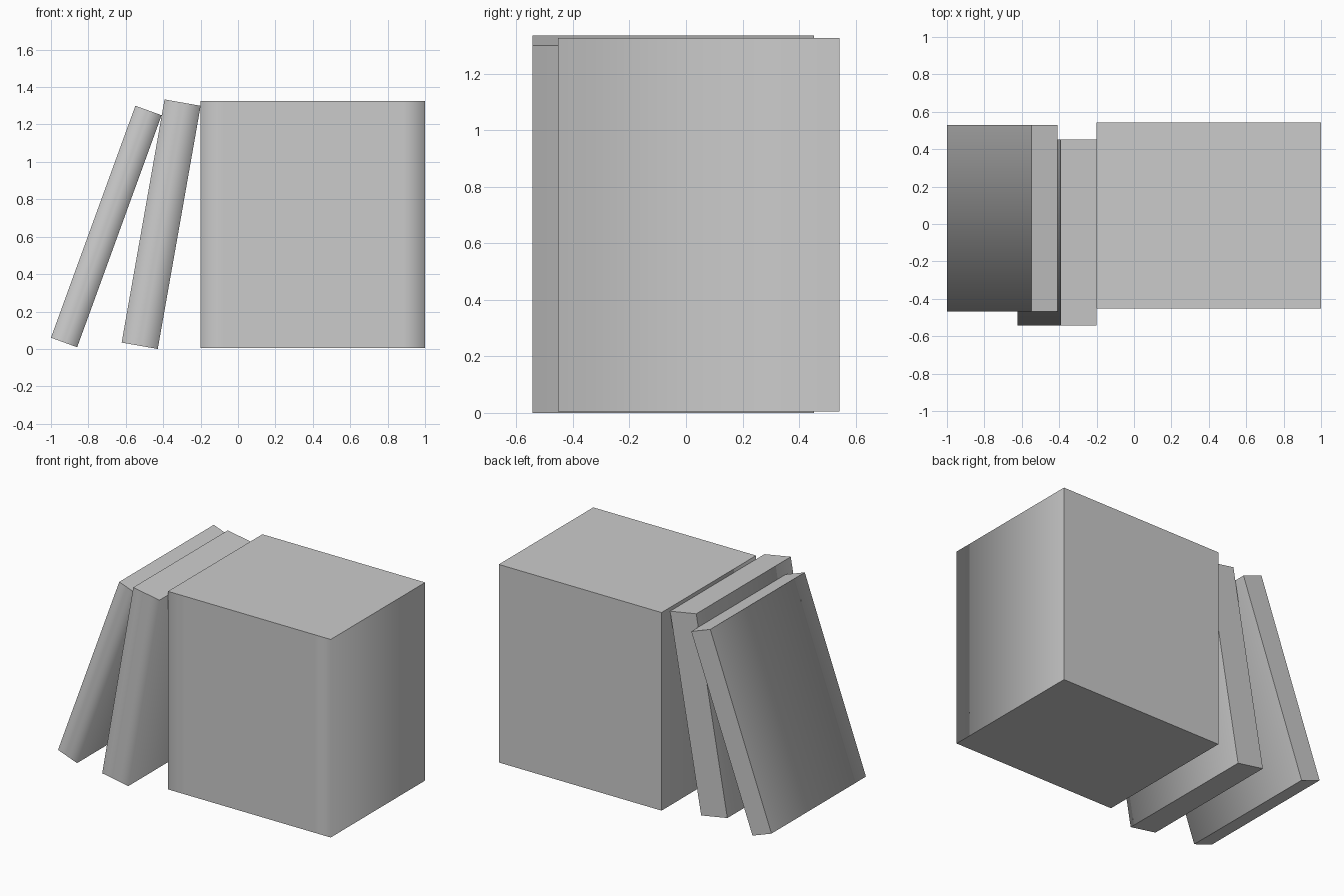
import bpy
import bmesh
from math import radians, sin, cos

cube = bpy.data.objects.get("Cube")
if cube:
    bpy.data.objects.remove(cube, do_unlink=True)

# One plain grey for every book
GREY = (0.6, 0.6, 0.6, 1.0)
grey = bpy.data.materials.new("plain grey")
grey.use_nodes = True
grey.diffuse_color = GREY
grey.node_tree.nodes["Principled BSDF"].inputs["Base Color"].default_value = GREY

HEIGHT, DEPTH, SPINE_EDGE = 1.32, 0.995, 0.12


def book(name, x, z, thickness, front, lean=0):
    """Box with lower left corner (x, z), tilted to +x, softly shaded spine."""
    bm = bmesh.new()
    c, s = cos(radians(lean)), sin(radians(lean))
    edge = min(SPINE_EDGE, thickness * 0.45)
    # Plan outline, with two extra points along the spine
    plan = [(0, front), (edge, front), (thickness - edge, front),
            (thickness, front), (thickness, front + DEPTH), (0, front + DEPTH)]
    rings = [[bm.verts.new((x + u * c + h * s, y, z - u * s + h * c))
              for u, y in plan] for h in (0, HEIGHT)]
    low, high = rings
    bm.faces.new(low[::-1])
    bm.faces.new(high)
    n = len(plan)
    for i in range(n):
        j = (i + 1) % n
        bm.faces.new((low[i], low[j], high[j], high[i]))
    bmesh.ops.recalc_face_normals(bm, faces=bm.faces[:])

    # Smooth across the upright spine edges, sharp everywhere else
    for f in bm.faces:
        f.smooth = True
    for e in bm.edges:
        a, b = e.verts
        upright_spine = a.co.y == b.co.y == low[0].co.y and e.calc_length() > 1
        e.smooth = upright_spine

    mesh = bpy.data.meshes.new(name)
    bm.to_mesh(mesh)
    bm.free()
    mesh.materials.append(grey)
    obj = bpy.data.objects.new(name, mesh)
    bpy.context.collection.objects.link(obj)


book("thick_book", -0.2, 0.005, 1.2, -0.452)
book("middle_leaning_book", -0.622, 0.034, 0.196, -0.542, lean=10)
book("thin_leaning_book", -1.0, 0.06, 0.149, -0.467, lean=20)
